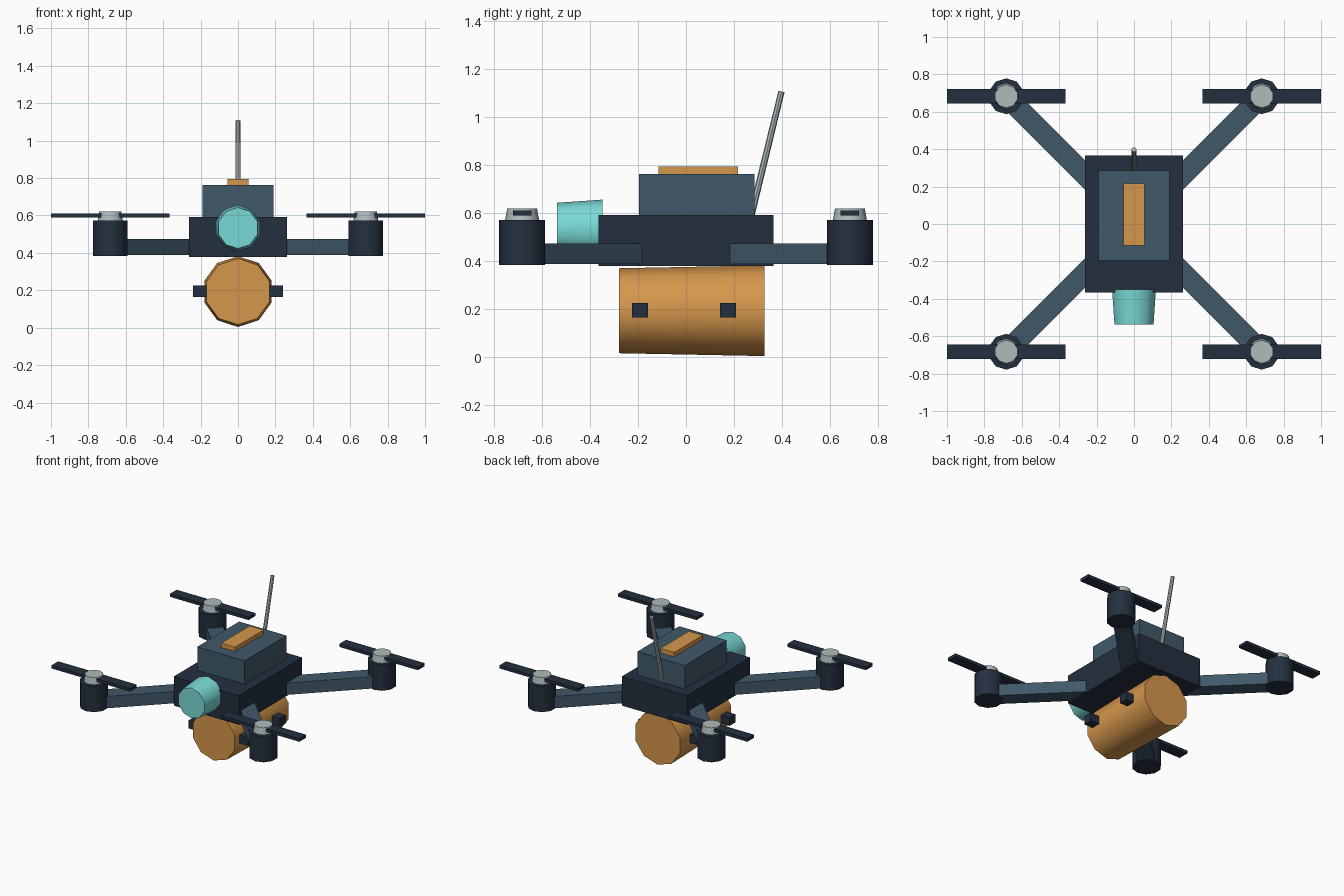
import bpy
import bmesh
import math
from mathutils import Matrix, Vector

if "Cube" in bpy.data.objects:
    bpy.data.objects.remove(bpy.data.objects["Cube"], do_unlink=True)


def make_material(name, srgb):
    linear = [((c / 255 + 0.055) / 1.055) ** 2.4 for c in srgb]
    mat = bpy.data.materials.new(name)
    mat.use_nodes = True
    mat.diffuse_color = (*linear, 1)
    bsdf = next(n for n in mat.node_tree.nodes if n.type == "BSDF_PRINCIPLED")
    bsdf.inputs["Base Color"].default_value = (*linear, 1)
    return mat


NAVY = make_material("dark navy", (36, 47, 63))
SLATE = make_material("slate blue", (65, 89, 105))
ORANGE = make_material("amber orange", (214, 151, 76))
TEAL = make_material("pale teal", (122, 218, 214))
GREY = make_material("light grey", (174, 187, 187))


def finish(name, bm, mat, smooth=False):
    if smooth:
        for face in bm.faces:
            face.smooth = True
        for edge in bm.edges:
            edge.smooth = edge.calc_face_angle(0) < math.radians(40)
    mesh = bpy.data.meshes.new(name)
    bm.to_mesh(mesh)
    bm.free()
    mesh.materials.append(mat)
    obj = bpy.data.objects.new(name, mesh)
    bpy.context.collection.objects.link(obj)
    return obj


def box(name, mat, center, size, turn=0):
    bm = bmesh.new()
    place = (Matrix.Translation(center) @ Matrix.Rotation(turn, 4, "Z")
             @ Matrix.Diagonal((*size, 1)))
    bmesh.ops.create_cube(bm, size=1, matrix=place)
    return finish(name, bm, mat)


def cylinder(name, mat, center, r_low, r_high, length, tilt=0, sides=10):
    bm = bmesh.new()
    place = Matrix.Translation(center) @ Matrix.Rotation(tilt, 4, "X")
    bmesh.ops.create_cone(bm, cap_ends=True, segments=sides, radius1=r_low,
                          radius2=r_high, depth=length, matrix=place)
    return finish(name, bm, mat, smooth=True)


# Central body stack
box("body", NAVY, (0, 0, 0.485), (0.525, 0.73, 0.212))
box("upper_housing", SLATE, (0, 0.045, 0.67), (0.382, 0.482, 0.184))
box("top_strip", ORANGE, (0, 0.051, 0.773), (0.112, 0.33, 0.042))

# Front camera, tapering forward
cylinder("camera", TEAL, (0, -0.443, 0.533), 0.123, 0.11, 0.188, math.pi / 2)

# Cargo tank slung underneath, with mounting bars through it
cylinder("cargo_tank", ORANGE, (0, 0.024, 0.193), 0.189, 0.177, 0.607, math.pi / 2)
for label, y in (("front", -0.192), ("rear", 0.175)):
    box(label + "_tank_bar", NAVY, (0, y, 0.195), (0.48, 0.066, 0.06))

# Leaning rear antenna
foot, tip = Vector((0, 0.273, 0.595)), Vector((0, 0.398, 1.107))
lean = math.atan2(tip.y - foot.y, tip.z - foot.z)
cylinder("antenna", GREY, (foot + tip) / 2, 0.014, 0.013,
         (tip - foot).length, -lean, sides=8)

# Four diagonal arms, each with a motor, hub and propeller
REACH = 0.683
for side, sx in (("left", 1), ("right", -1)):
    for end, sy in (("front", -1), ("rear", 1)):
        tag = end + "_" + side
        x, y = sx * REACH, sy * REACH
        mid = 0.65
        box(tag + "_arm", SLATE, (x * mid, y * mid, 0.431),
            (REACH * 0.7 * math.sqrt(2), 0.113, 0.086), math.atan2(y, x))
        cylinder(tag + "_motor", NAVY, (x, y, 0.478), 0.096, 0.096, 0.188)
        cylinder(tag + "_hub", GREY, (x, y, 0.595), 0.071, 0.062, 0.05)
        box(tag + "_propeller", NAVY, (x, y, 0.6), (0.634, 0.078, 0.022))
